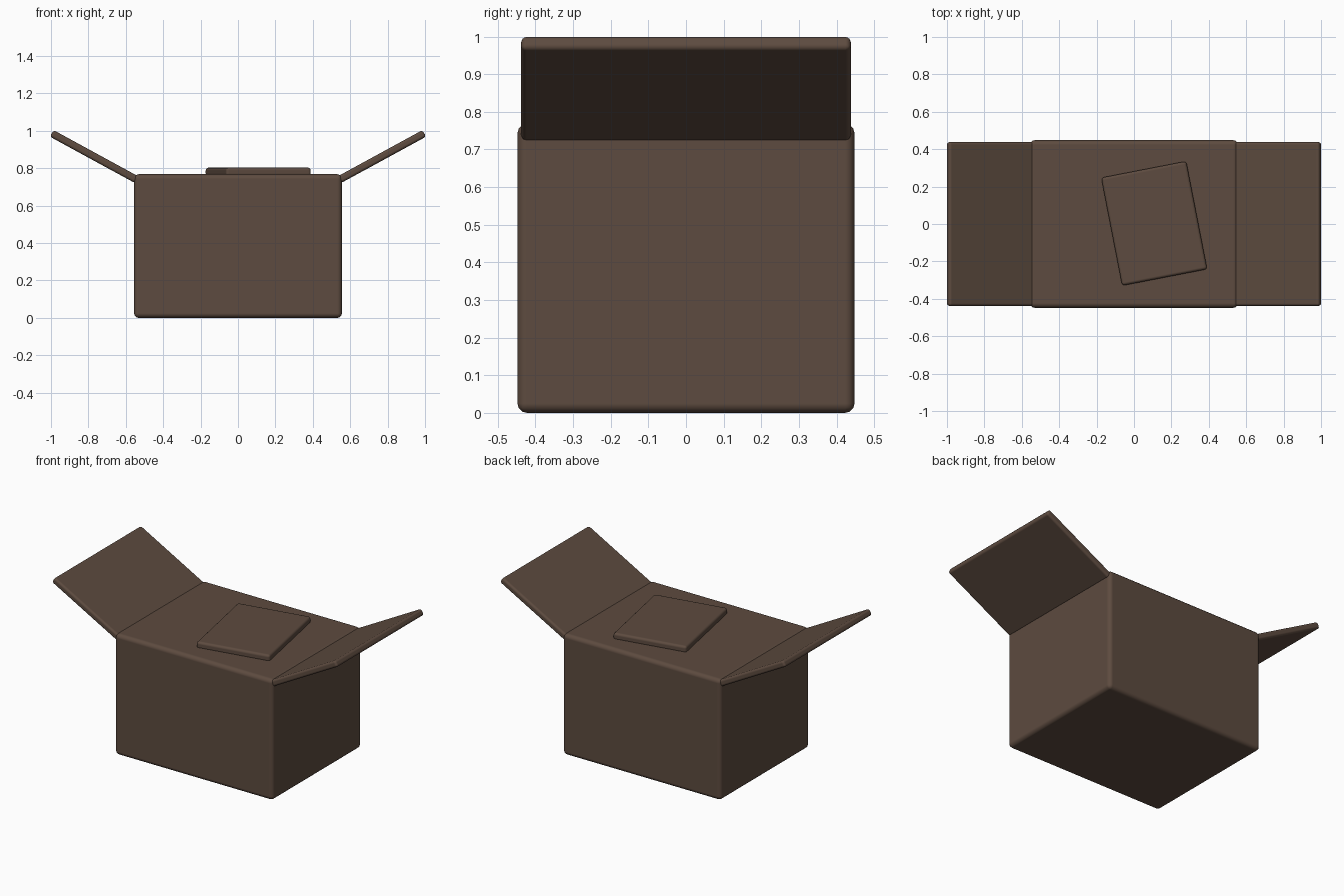
import bpy
from math import radians, cos, sin

cube = bpy.data.objects.get("Cube")
if cube:
    bpy.data.objects.remove(cube, do_unlink=True)

# Single cardboard brown
brown = bpy.data.materials.new("cardboard_brown")
brown.use_nodes = True
colour = (0.11, 0.07, 0.05, 1)
brown.diffuse_color = colour
brown.node_tree.nodes["Principled BSDF"].inputs["Base Color"].default_value = colour


def rounded_box(name, size, location, rotation=(0, 0, 0), bevel=0.02):
    """Add a smooth box with rounded edges."""
    bpy.ops.mesh.primitive_cube_add(size=1, location=location, rotation=rotation)
    part = bpy.context.object
    part.name = name
    part.scale = size
    bpy.ops.object.transform_apply(location=False, rotation=False, scale=True)
    part.data.materials.append(brown)
    mod = part.modifiers.new("rounded_edges", "BEVEL")
    mod.width = bevel
    mod.segments = 3
    mod.harden_normals = True
    bpy.ops.object.shade_smooth()
    return part


# Closed box body
HEIGHT = 0.768
rounded_box("box_body", (1.112, 0.896, HEIGHT), (0, 0, HEIGHT / 2), bevel=0.025)

# Open flaps rising outward from the top edges
TILT, LENGTH, THICK = radians(28.6), 0.52, 0.04
flap_x = 0.996 - LENGTH / 2 * cos(TILT)
flap_z = 0.992 - THICK / 2 * cos(TILT) - LENGTH / 2 * sin(TILT) + 0.012
for side, name in ((1, "left_flap"), (-1, "right_flap")):
    rounded_box(name, (LENGTH, 0.876, THICK), (side * flap_x, 0, flap_z),
                (0, -side * TILT, 0), bevel=0.014)

# Loose panel lying askew on top
rounded_box("top_panel", (0.463, 0.588, 0.045), (0.108, 0.003, 0.781),
            (0, 0, radians(11)), bevel=0.015)
